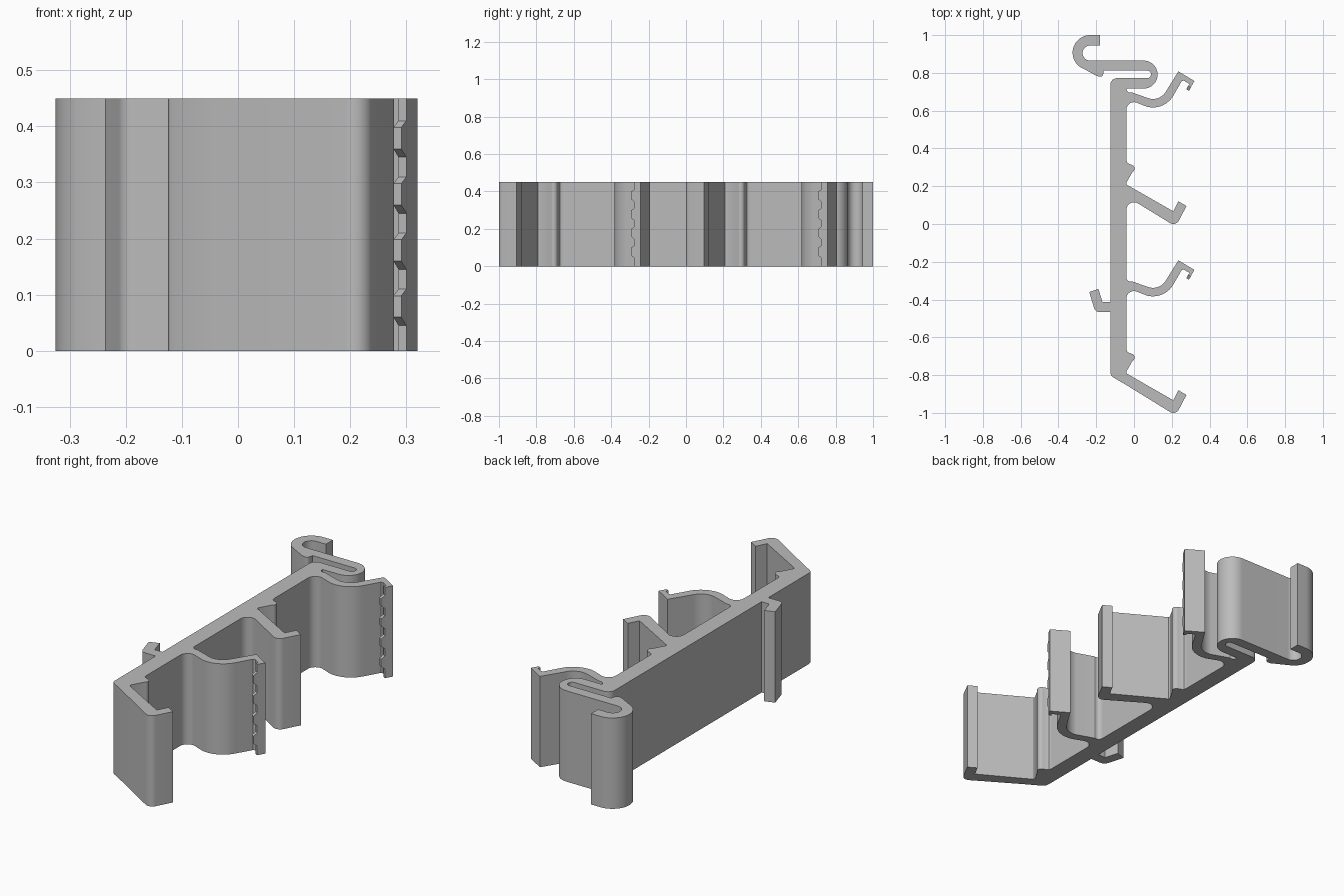
import bpy, bmesh
from math import sin, cos, radians

HEIGHT = 0.45

cube = bpy.data.objects.get("Cube")
if cube:
    bpy.data.objects.remove(cube, do_unlink=True)

grey = bpy.data.materials.new("plain grey")
grey.use_nodes = True
colour = (0.5, 0.5, 0.5, 1)
grey.diffuse_color = colour
grey.node_tree.nodes["Principled BSDF"].inputs["Base Color"].default_value = colour


def arc(x, y, r, start, end, steps=12):
    angles = [radians(start + (end - start) * i / steps) for i in range(steps + 1)]
    return [(x + r * cos(a), y + r * sin(a)) for a in angles]


def finish(name, bm):
    bmesh.ops.recalc_face_normals(bm, faces=bm.faces)
    mesh = bpy.data.meshes.new(name)
    bm.to_mesh(mesh)
    bm.free()
    mesh.materials.append(grey)
    obj = bpy.data.objects.new(name, mesh)
    bpy.context.collection.objects.link(obj)
    bpy.ops.object.select_all(action='DESELECT')
    obj.select_set(True)
    bpy.context.view_layer.objects.active = obj
    bpy.ops.object.shade_smooth_by_angle(angle=radians(25))


def extrude(name, outline, dy=0):
    """Extrude a plan outline to the full height."""
    bm = bmesh.new()
    face = bm.faces.new([bm.verts.new((x, y + dy, 0)) for x, y in outline])
    result = bmesh.ops.extrude_face_region(bm, geom=[face])
    top = [v for v in result["geom"] if isinstance(v, bmesh.types.BMVert)]
    bmesh.ops.translate(bm, verts=top, vec=(0, 0, HEIGHT))
    finish(name, bm)


# Flat back wall
extrude("spine", [(-0.125, -0.785), (-0.122, -0.8), (-0.113, -0.81), (-0.04, -0.853),
                  (-0.04, 0.772)] + arc(-0.09, 0.737, 0.035, 90, 180))

# S-shaped hook at the far end
extrude("s_hook", [(-0.04, 0.717)]
        + arc(0.051, 0.791, 0.074, -90, 90, 20)
        + arc(-0.232, 0.905, 0.04, -90, -270, 18)
        + [(-0.18, 0.945), (-0.18, 1.0)]
        + arc(-0.232, 0.907, 0.093, 90, 232, 20)
        + [(-0.195, 0.783)] + arc(-0.178, 0.795, 0.015, 260, 345, 6)
        + [(-0.16, 0.812)]
        + arc(0.07, 0.792, 0.02, 90, -90, 12)
        + [(-0.04, 0.772)])

# Small latch on the back of the wall
extrude("back_latch", [(-0.125, -0.413), (-0.167, -0.413), (-0.188, -0.344),
                       (-0.237, -0.36), (-0.212, -0.442)]
        + arc(-0.184, -0.438, 0.028, 195, 270, 6) + [(-0.125, -0.466)])

# Curved spring clip with a downturned lip
clip = (arc(0.0, 0.605, 0.04, 180, 75, 8)
        + arc(0.1, 0.742, 0.125, -105, -30, 14)
        + [(0.253, 0.757), (0.264, 0.759), (0.294, 0.741), (0.286, 0.73),
           (0.3, 0.722), (0.32, 0.757), (0.235, 0.808)]
        + arc(0.1, 0.742, 0.08, -30, -105, 14)
        + arc(-0.018, 0.717, 0.022, 290, 180, 8))

# Straight support arm with upturned tip and a rounded lug at its root
arm_tip = arc(0.208, 0.033, 0.033, 240, 330, 8) + [
    (0.278, 0.095), (0.235, 0.12), (0.208, 0.067), (-0.04, 0.209), (-0.04, 0.219),
    (-0.008, 0.275)]
lug = arc(-0.018, 0.293, 0.021, -35, 75, 8) + [(-0.03, 0.32), (-0.037, 0.326), (-0.04, 0.34)]
root_fillet = arc(0.0, 0.075, 0.04, 180, 60, 8)


def lip_teeth(name, dy):
    """Row of tapered teeth along the lip edge."""
    bm = bmesh.new()
    for k in range(4):
        z = 0.045 + 0.1 * k
        rings = []
        for x, y in ((0.286, 0.73), (0.3, 0.722)):
            rings.append([bm.verts.new(p) for p in (
                (x, y + dy, z), (x - 0.009, y + dy - 0.017, z + 0.015),
                (x - 0.009, y + dy - 0.017, z + 0.053), (x, y + dy, z + 0.065))])
        a, b = rings
        bm.faces.new(a)
        bm.faces.new(b)
        for i in range(4):
            j = (i + 1) % 4
            bm.faces.new((a[i], a[j], b[j], b[i]))
    finish(name, bm)


for label, dy in (("rear", 0), ("front", -1)):
    extrude(label + "_spring_clip", clip, dy)
    lip_teeth(label + "_lip_teeth", dy)
    root = root_fillet if dy == 0 else [(-0.04, 0.147)]
    extrude(label + "_support_arm", root + arm_tip + lug, dy)
